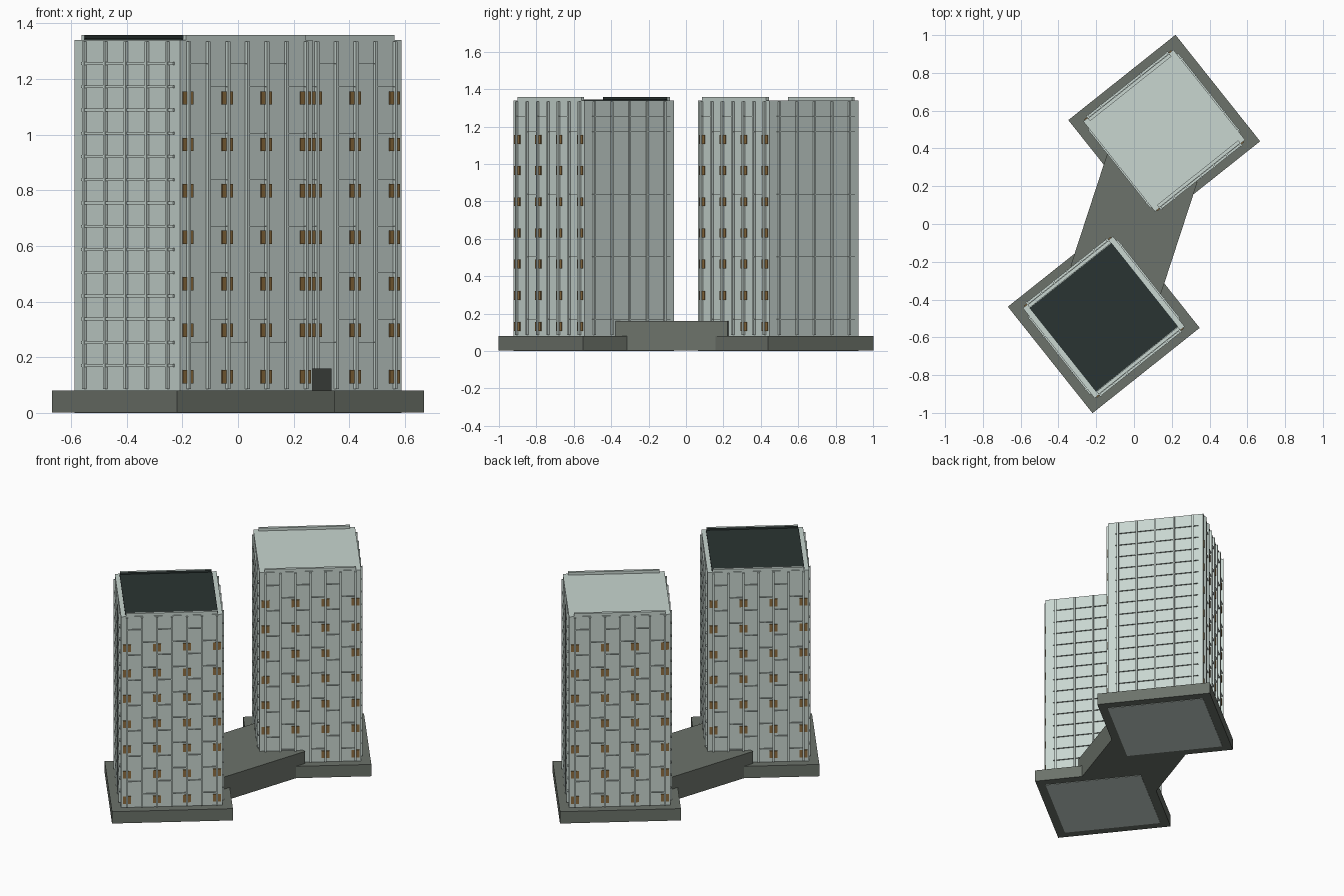
import bpy, bmesh, math
from mathutils import Matrix, Vector

cube = bpy.data.objects.get("Cube")
if cube:
    bpy.data.objects.remove(cube, do_unlink=True)


def material(name, r, g, b):
    m = bpy.data.materials.new(name)
    m.use_nodes = True
    m.diffuse_color = (r, g, b, 1)
    m.node_tree.nodes["Principled BSDF"].inputs["Base Color"].default_value = (r, g, b, 1)
    return m


WALL = material("pale concrete", 0.58, 0.67, 0.63)
PODIUM = material("dark stone", 0.15, 0.17, 0.145)
ROOF = material("roof felt", 0.023, 0.034, 0.032)
BRONZE = material("bronze glazing", 0.27, 0.155, 0.05)


def boxes(name, items, mat, origin, turn):
    """One object holding boxes given as (centre, size, quarter turns)."""
    bm = bmesh.new()
    for centre, size, quarter in items:
        m = (Matrix.Rotation(quarter * math.pi / 2, 4, 'Z')
             @ Matrix.Translation(centre) @ Matrix.Diagonal((*size, 1)))
        bmesh.ops.create_cube(bm, size=1, matrix=m)
    mesh = bpy.data.meshes.new(name)
    bm.to_mesh(mesh)
    bm.free()
    mesh.materials.append(mat)
    ob = bpy.data.objects.new(name, mesh)
    ob.location = (*origin, 0)
    ob.rotation_euler.z = turn
    bpy.context.collection.objects.link(ob)
    return ob


TURN = math.radians(38.5)
HALF = 0.305          # half the tower width
LOW, HIGH = 0.08, 1.34
FLOOR = 0.0835
LEVELS = [0.17 + FLOOR * i for i in range(14)]
MID, TALL = (LOW + HIGH) / 2, HIGH - LOW - 0.01


def tower(label, centre, felt):
    def part(name, items, mat):
        return boxes(label + "_" + name, items, mat, centre, TURN)

    part("podium", [((0, 0, 0.041), (0.725, 0.72, 0.078), 0)], PODIUM)
    part("block", [((0, 0, HIGH / 2), (2 * HALF, 2 * HALF, HIGH), 0)], WALL)

    fins, ledges, windows = [], [], []
    # Window sides: seven fins, staggered ledges, glazing behind every other fin
    for q in (0, 2):
        for k in range(-3, 4):
            x = 0.09 * k
            fins.append(((x, -HALF - 0.005, MID), (0.011, 0.018, TALL), q))
            if k % 2:
                for i in range(7):
                    z = 0.13 + 2 * FLOOR * i
                    windows.append(((x, -HALF - 0.001, z), (0.048, 0.008, 0.048), q))
        for i, z in enumerate(LEVELS):
            for j in range(6):
                if (i + j) % 2:
                    ledges.append(((0.09 * (j - 2.5), -HALF - 0.004, z), (0.08, 0.014, 0.001), q))
    # Plain sides: five fins crossed by a ledge at every floor, thicker on one side
    for q, thick in ((1, 0.001), (3, 0.01)):
        for k in range(-2, 3):
            fins.append(((0.12 * k, -HALF - 0.004, MID), (0.011, 0.014, TALL), q))
        for z in LEVELS:
            ledges.append(((0.01, -HALF - 0.002, z), (0.53, 0.012, thick), q))
    part("fins", fins, WALL)
    part("ledges", ledges, WALL)
    part("windows", windows, BRONZE)

    # Two parapet rails along the window sides
    rails = part("parapet_rails",
                 [((0, -0.293, HIGH + 0.008), (0.55, 0.018, 0.02), q) for q in (0, 2)], WALL)
    if felt:
        part("roof_deck", [((0, 0, HIGH + 0.002), (0.555, 0.565, 0.006), 0)], ROOF)
        # Inner rail faces are lined like the deck
        rails.data.materials.append(ROOF)
        for f in rails.data.polygons:
            if f.normal.y * f.center.y < -0.1:
                f.material_index = 1


tower("front_tower", Vector((-0.16, -0.494)), True)
tower("rear_tower", Vector((0.16, 0.494)), False)

# Low link building between the towers
boxes("link_building", [((0, 0, 0.081), (0.5, 0.63, 0.158), 0)], PODIUM,
      (0, 0), math.radians(-18.1))
